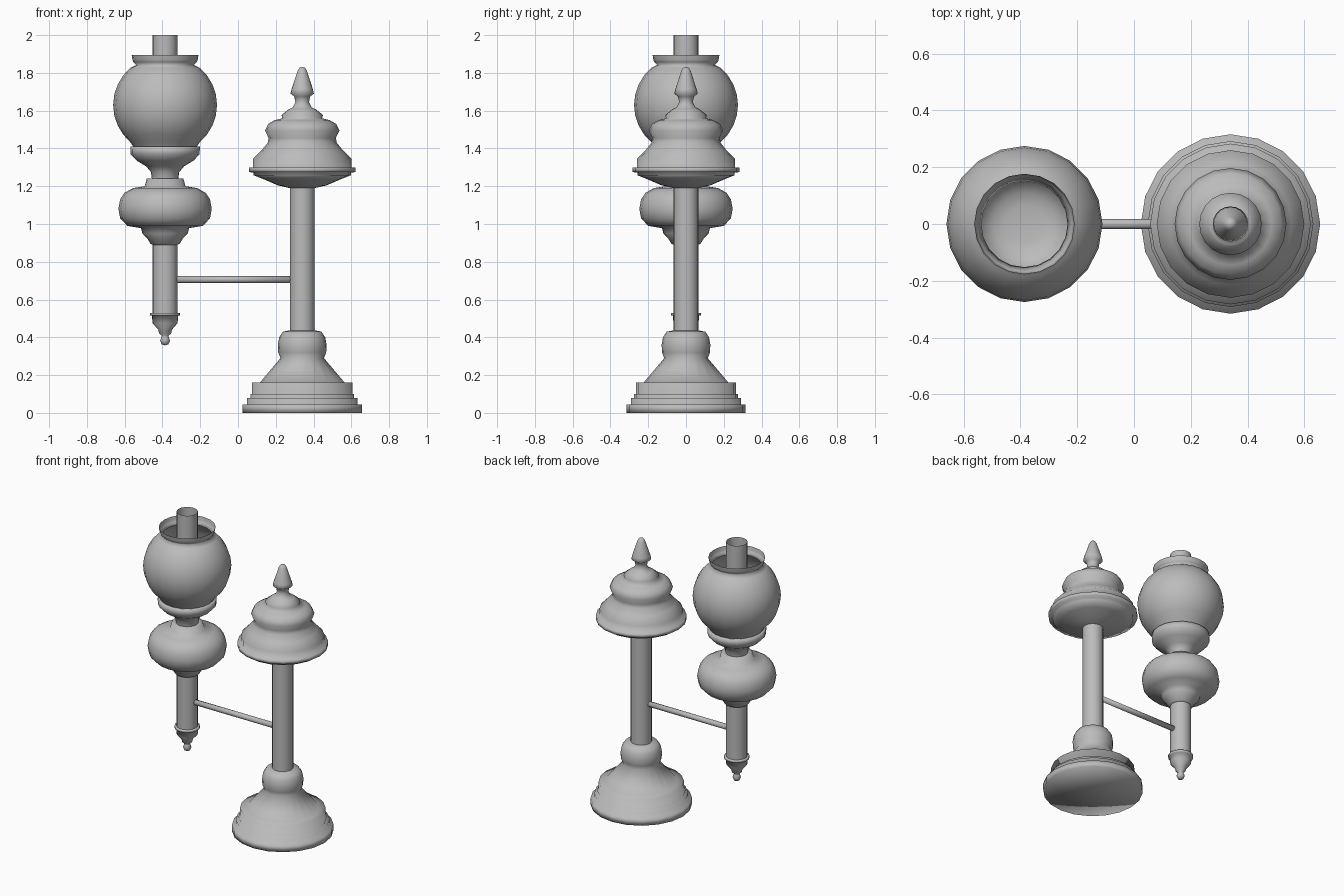
import bpy, bmesh, math

SIDES = 20
STAND_X, LAMP_X = 0.34, -0.386

# Plain mid-grey metal
grey = bpy.data.materials.new("mid_grey")
grey.diffuse_color = (0.5, 0.5, 0.5, 1)


def finish(ob):
    """Fully smooth shading and the shared grey."""
    for p in ob.data.polygons:
        p.use_smooth = True
    ob.data.materials.append(grey)


def lathe(name, x, profile):
    """Spin an (r, z) profile listed from bottom to top; r = 0 caps the end flat or to a point."""
    bm = bmesh.new()
    rings = []
    for r, z in profile:
        n = 1 if r == 0 else SIDES
        rings.append([bm.verts.new((r * math.cos(2 * math.pi * i / SIDES),
                                    r * math.sin(2 * math.pi * i / SIDES), z))
                      for i in range(n)])
    for a, b in zip(rings, rings[1:]):
        for i in range(SIDES):
            j = (i + 1) % SIDES
            if len(a) == 1:
                bm.faces.new((a[0], b[j], b[i]))
            elif len(b) == 1:
                bm.faces.new((a[i], a[j], b[0]))
            else:
                bm.faces.new((a[i], a[j], b[j], b[i]))
    mesh = bpy.data.meshes.new(name)
    bm.to_mesh(mesh)
    bm.free()
    ob = bpy.data.objects.new(name, mesh)
    ob.location.x = x
    bpy.context.collection.objects.link(ob)
    finish(ob)
    return ob


# Stand: stepped foot, cone and bulb
lathe("stand_base", STAND_X, [
    (0, 0), (0.316, 0), (0.316, 0.045), (0.292, 0.045), (0.292, 0.08),
    (0.275, 0.08), (0.275, 0.10), (0.266, 0.10), (0.266, 0.16), (0.225, 0.16),
    (0.115, 0.29), (0.127, 0.32), (0.129, 0.36), (0.122, 0.40),
    (0.102, 0.43), (0.066, 0.437)])

# Stand: column
lathe("stand_column", STAND_X, [(0.066, 0.42), (0.066, 1.21)])

# Stand: moulded cap
lathe("stand_cap", STAND_X, [
    (0.066, 1.19), (0.13, 1.205), (0.20, 1.235), (0.257, 1.258), (0.257, 1.272),
    (0.283, 1.275), (0.283, 1.30), (0.26, 1.30), (0.26, 1.345),
    (0.215, 1.39), (0.183, 1.43), (0.178, 1.455), (0.197, 1.495), (0.18, 1.53),
    (0.145, 1.55), (0.105, 1.56), (0.11, 1.577), (0.075, 1.605)])

# Stand: pointed finial
lathe("stand_finial", STAND_X, [
    (0.075, 1.605), (0.05, 1.618), (0.036, 1.645), (0.042, 1.675), (0.062, 1.69),
    (0.056, 1.715), (0.025, 1.81), (0.014, 1.828), (0, 1.832)])

# Lamp: drop finial with small ball
lathe("lamp_drop", LAMP_X, [
    (0, 0.357), (0.018, 0.363), (0.026, 0.382), (0.02, 0.40), (0.017, 0.408),
    (0.032, 0.42), (0.036, 0.44), (0.066, 0.475), (0.07, 0.515),
    (0.079, 0.515), (0.079, 0.53), (0.066, 0.53)])

# Lamp: lower tube
lathe("lamp_tube", LAMP_X, [(0.066, 0.52), (0.066, 0.90)])

# Lamp: oil font
lathe("oil_font", LAMP_X, [
    (0.066, 0.89), (0.077, 0.895), (0.095, 0.925), (0.12, 0.95), (0.127, 0.978),
    (0.20, 0.99), (0.238, 1.03), (0.247, 1.08), (0.238, 1.13),
    (0.215, 1.165), (0.17, 1.19), (0.108, 1.20), (0.097, 1.24), (0.07, 1.24)])

# Lamp: shade holder with an inner bowl
lathe("shade_holder", LAMP_X, [
    (0.07, 1.24), (0.075, 1.275), (0.10, 1.305), (0.15, 1.335), (0.183, 1.37),
    (0.184, 1.41), (0.165, 1.41), (0.16, 1.385), (0.11, 1.35),
    (0.066, 1.34), (0, 1.34)])

# Lamp: open glass globe with flared rim
globe = [(0.275 * math.cos(math.radians(a)), 1.63 + 0.265 * math.sin(math.radians(a)))
         for a in range(-48, 55, 12)]
lathe("glass_globe", LAMP_X, [(0.165, 1.405)] + globe
      + [(0.152, 1.842), (0.168, 1.857), (0.173, 1.87), (0.177, 1.895)])

# Lamp: open chimney
lathe("chimney", LAMP_X, [(0.066, 1.34), (0.066, 2.0)])

# Arm joining column and lamp tube
bpy.ops.mesh.primitive_cylinder_add(
    vertices=12, radius=0.018, depth=0.62,
    location=((STAND_X + LAMP_X) / 2, 0, 0.706), rotation=(0, math.pi / 2, 0))
arm = bpy.context.object
arm.name = "side_arm"
finish(arm)
